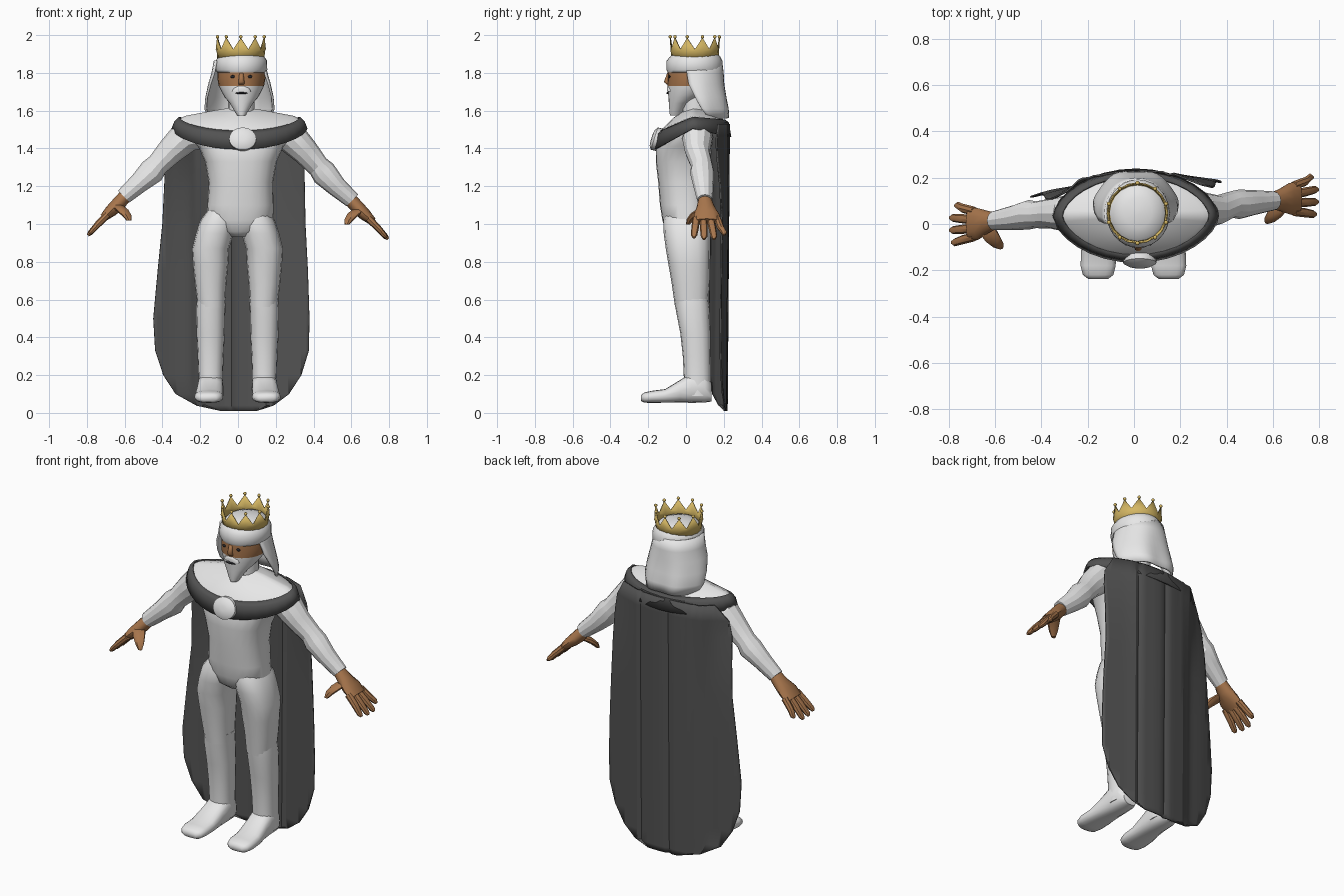
import bpy, bmesh, math
from mathutils import Vector


def material(name, rgb):
    m = bpy.data.materials.new(name)
    m.diffuse_color = (*rgb, 1)
    return m


WHITE = material("white_cloth", (0.8, 0.8, 0.8))
DARK = material("dark_cape_cloth", (0.085, 0.085, 0.085))
SKIN = material("brown_skin", (0.39, 0.18, 0.073))
GOLD = material("gold", (0.66, 0.47, 0.125))
BLACK = material("black", (0.02, 0.02, 0.025))
X, Y, Z = Vector((1, 0, 0)), Vector((0, 1, 0)), Vector((0, 0, 1))


def finish(name, bm, mats, angle=40, thick=0):
    bmesh.ops.recalc_face_normals(bm, faces=bm.faces)
    me = bpy.data.meshes.new(name)
    bm.to_mesh(me)
    bm.free()
    for m in mats:
        me.materials.append(m)
    ob = bpy.data.objects.new(name, me)
    bpy.context.collection.objects.link(ob)
    if thick:
        s = ob.modifiers.new("thickness", 'SOLIDIFY')
        s.thickness, s.offset = thick, 0
    bpy.ops.object.select_all(action='DESELECT')
    ob.select_set(True)
    bpy.context.view_layer.objects.active = ob
    bpy.ops.object.shade_smooth_by_angle(angle=math.radians(angle))
    return ob


def skin_rows(bm, rows, closed):
    """Join rows of points with quads."""
    vs = [[bm.verts.new(p) for p in r] for r in rows]
    n = len(vs[0])
    for a, b in zip(vs, vs[1:]):
        for i in range(n if closed else n - 1):
            j = (i + 1) % n
            bm.faces.new((a[i], a[j], b[j], b[i]))
    return vs


def loft(name, rings, mat, n=16, u=X, v=Y, p=1.0, angle=40, bm=None):
    """Closed tube through rings of (x, y, z, radius_u, radius_v)."""
    own = bm is None
    bm = bm or bmesh.new()
    f = lambda t: math.copysign(abs(t) ** p, t)
    rows = []
    for x, y, z, ru, rv in rings:
        c = Vector((x, y, z))
        rows.append([c + u * ru * f(math.cos(k * math.tau / n)) + v * rv * f(math.sin(k * math.tau / n))
                     for k in range(n)])
    vs = skin_rows(bm, rows, True)
    bm.faces.new(vs[0])
    bm.faces.new(vs[-1])
    return finish(name, bm, [mat], angle) if own else None


def blob(name, loc, scale, mat):
    bm = bmesh.new()
    bmesh.ops.create_uvsphere(bm, u_segments=16, v_segments=8, radius=1)
    for w in bm.verts:
        w.co = Vector(loc) + Vector([a * b for a, b in zip(w.co, scale)])
    return finish(name, bm, [mat])


# Torso
loft("torso", [(.01, .01, .93, .04, .08), (.01, .008, .96, .12, .115), (.012, .003, 1.02, .178, .128),
               (.013, -.005, 1.1, .175, .133), (.015, -.01, 1.22, .17, .137), (.015, -.015, 1.33, .19, .145),
               (.015, -.01, 1.41, .225, .148), (.012, .005, 1.46, .27, .14), (.01, .02, 1.49, .28, .12)],
     WHITE, 24, p=.85)

# Legs, boots and feet
for side, s, cx in (("left", -1, -.145), ("right", 1, .14)):
    loft(side + "_leg", [(cx - s * .05, .005, 1.08, .06, .1), (cx - s * .04, .005, 1.02, .095, .125),
                         (cx - s * .022, .006, .95, .1, .124), (cx, .011, .87, .098, .118),
                         (cx, .018, .78, .093, .11), (cx, .025, .68, .083, .1),
                         (cx - s * .005, .03, .56, .073, .088)], WHITE, p=.85)
    loft(side + "_boot", [(cx - s * .005, .03, .61, .077, .09), (cx, .035, .55, .078, .09), (cx, .05, .42, .075, .08),
                          (cx, .057, .3, .069, .074), (cx, .06, .2, .065, .072), (cx, .06, .09, .066, .07)],
         WHITE, p=.85)
    loft(side + "_foot", [(cx, .135, .11, .045, .05), (cx, .1, .13, .065, .075), (cx, .03, .133, .068, .08),
                          (cx + s * .003, -.03, .115, .07, .06), (cx + s * .008, -.11, .09, .075, .036),
                          (cx + s * .01, -.18, .085, .076, .032), (cx + s * .01, -.22, .081, .066, .027),
                          (cx + s * .01, -.238, .079, .042, .016)], WHITE, v=Z, p=.75, angle=60)

# Arms and hands: per side the depth at shoulder, elbow, wrist, hand, and a height shift
for side, s, ys, ye, yw, yh, dz, spread in (("left", -1, .045, .04, .015, 0, 0, 0),
                                            ("right", 1, .06, .085, .1, .11, -.02, .012)):
    v = Vector((s * .7, 0, .7))
    loft(side + "_sleeve", [(s * .2, ys, 1.47, .08, .085), (s * .29, ys, 1.45, .08, .085),
                            (s * .36, ys, 1.385 + dz / 4, .065, .072), (s * .425, ye, 1.315 + dz / 2, .058, .06),
                            (s * .455, ye, 1.28 + dz / 2, .064, .07), (s * .52, (ye + yw) / 2, 1.22 + dz, .054, .055),
                            (s * .605, yw, 1.145 + dz, .041, .044)], WHITE, 12, Y, v, angle=25)
    bm = bmesh.new()
    loft("", [(s * .59, yw, 1.155 + dz, .033, .036), (s * .635, (yw + yh) / 2, 1.105 + dz, .05, .037),
              (s * .672, yh, 1.07 + dz, .068, .033), (s * .712, yh, 1.033 + dz, .07, .022)], SKIN, 12, Y, v, bm=bm)
    for k in range(4):
        y0, y1 = yh + (k - 1.5) * .037, yh + (k - 1.5) * .053 + spread
        reach = .795 - (.022 if k == 3 else .008 if k == 0 else 0)
        loft("", [(s * .69, y0, 1.05 + dz, .02, .02), (s * .74, (y0 + y1) / 2, 1.0 + dz, .02, .018),
                  (s * (reach - .012), y1, 1.735 - reach + .012 + dz, .017, .014),
                  (s * reach, y1, 1.735 - reach + dz, .008, .007)], SKIN, 8, Y, v, bm=bm)
    loft("", [(s * .645, yh - .01, 1.1 + dz, .04, .035), (s * .615, yh - .055, 1.075 + dz, .032, .035),
              (s * .59, yh - .085, 1.045 + dz, .022, .026), (s * .577, yh - .1, 1.018 + dz, .01, .013)],
         SKIN, 8, Y, X, bm=bm)
    finish(side + "_hand", bm, [SKIN])


# Shoulder cowl and dark collar band: rings whose height drops toward the front
def yoke(rx, ry, cy, front, mid, back, n=32):
    pts = []
    for k in range(n):
        c, q = math.cos(k * math.tau / n), math.sin(k * math.tau / n)
        w = abs(q) ** 1.2
        pts.append((.008 + rx * c, cy + math.copysign(ry * w, q), mid + ((back if q > 0 else front) - mid) * w))
    return pts


bm = bmesh.new()
skin_rows(bm, [yoke(.325, .175, .035, 1.48, 1.55, 1.535), yoke(.29, .16, .035, 1.505, 1.572, 1.555),
               yoke(.13, .11, .04, 1.56, 1.602, 1.59), yoke(.05, .05, .04, 1.6, 1.615, 1.61)], True)
finish("shoulder_cowl", bm, [WHITE])
bm = bmesh.new()
skin_rows(bm, [yoke(.318, .168, .036, 1.492, 1.565, 1.55), yoke(.342, .188, .036, 1.472, 1.54, 1.535),
               yoke(.356, .2, .036, 1.395, 1.505, 1.46)], True)
finish("collar_band", bm, [DARK], thick=.008)

# Brooch, tilted back with the chest
tilt = Vector((0, .3, .95))
loft("brooch", [(.025, -.14, 1.445, .072, .062), (.025, -.168, 1.452, .072, .062), (.025, -.18, 1.455, .05, .042),
                (.025, -.183, 1.456, .015, .013)], WHITE, 24, X, tilt)

# Cape: outline by height; depth follows a folded cross-section that wraps forward at the shoulders
outline = [(1.53, -.29, .29), (1.44, -.36, .34), (1.35, -.382, .35), (1.2, -.39, .353), (1.0, -.4, .357),
           (.75, -.425, .37), (.5, -.448, .378), (.33, -.438, .375), (.2, -.395, .335), (.1, -.33, .27),
           (.04, -.22, .19), (.01, -.09, .1)]
section = [(-.46, .11), (-.35, .138), (-.25, .155), (-.19, .193), (-.08, .21), (.04, .217), (.17, .21), (.23, .198),
           (.4, .175)]
STEP = .83 / 36


def depth(x):
    for (a, ya), (b, yb) in zip(section, section[1:]):
        if x <= b:
            return ya + (yb - ya) * (x - a) / (b - a)
    return section[-1][1]


bm = bmesh.new()
rows = []
for z, l, r in outline:
    row = []
    wrap = max(0, (z - 1.1) / .43)
    for i in range(37):
        x = min(max(-.45 + STEP * i, l), r)
        y = depth(x) + .012 * z / 1.5 - .1 * wrap * max(0, abs(x) / .38 - .35) ** 1.3
        y += wrap * .035 * max(0, 1 - abs(abs(x) - .24) / .08) * (x < 0)
        if i in (11, 18, 26) and l < x < r:
            y -= .009
        row.append((x, y, z))
    rows.append(row)
skin_rows(bm, rows, False)
bmesh.ops.remove_doubles(bm, verts=bm.verts, dist=.0005)
finish("cape", bm, [DARK], 25, .008)

# Neck, head and beard
HX = .018
loft("neck", [(HX, .05, 1.56, .07, .07), (HX, .05, 1.74, .07, .07)], WHITE)
head = loft("head", [(HX, -.055, 1.575, .022, .03), (HX, -.052, 1.6, .038, .036), (HX, -.033, 1.64, .062, .058),
                     (HX, -.005, 1.67, .088, .088), (HX, .02, 1.7, .105, .116), (HX, .035, 1.73, .12, .132),
                     (HX, .045, 1.77, .127, .142), (HX, .045, 1.82, .127, .142), (HX, .045, 1.86, .12, .135)],
            WHITE, 24)
head.data.materials.append(SKIN)
for f in head.data.polygons:
    if 1.725 < f.center.z < 1.82 and f.center.y < .05:
        f.material_index = 1
loft("nose", [(HX, -.09, 1.738, .016, .012), (HX, -.102, 1.752, .016, .016), (HX, -.094, 1.8, .01, .006)],
     SKIN, 10, angle=80)
loft("moustache", [(HX, -.083, 1.702, .05, .018), (HX, -.086, 1.718, .042, .016), (HX, -.086, 1.73, .022, .013)],
     WHITE, 16, angle=80)
for side, x in (("left", -.028), ("right", .064)):
    blob(side + "_eye", (x, -.088, 1.78), (.012, .006, .008), BLACK)
blob("mouth", (HX, -.097, 1.693), (.032, .007, .005), BLACK)

# Headband with cap, and the cloth veil hanging behind it
loft("headband_cap", [(HX, .045, 1.802, .128, .142), (HX, .045, 1.815, .137, .148), (HX, .045, 1.865, .136, .147),
                      (HX, .048, 1.885, .122, .134), (HX, .05, 1.91, .1, .11), (HX, .05, 1.925, .06, .065),
                      (HX, .05, 1.93, .01, .01)], WHITE, 28, angle=60)
bm = bmesh.new()
rows = []
for z, rx, cy, ry, start in ((1.865, .13, .045, .14, 18), (1.8, .142, .05, .145, 18), (1.74, .16, .05, .15, 14),
                             (1.67, .175, .06, .153, 6), (1.61, .18, .075, .15, 0), (1.56, .165, .09, .137, -12)):
    rows.append([(HX - .01 + rx * math.cos(a), cy + ry * math.sin(a) + .008 * math.cos(6 * a) * (1.86 - z) / .3, z)
                 for a in (math.radians(-start + (180 + 2 * start) * k / 24) for k in range(25))])
skin_rows(bm, rows, False)
finish("head_veil", bm, [WHITE], 40, .012)

# Crown: zigzag band with a bead on each point
POINTS = 10
bm = bmesh.new()
ring = lambda r, zs: [(HX - .003 + r * math.sin(k * math.pi / POINTS), .047 - r * math.cos(k * math.pi / POINTS),
                       zs[k % 2]) for k in range(2 * POINTS)]
skin_rows(bm, [ring(.122, (1.875, 1.875)), ring(.125, (1.915, 1.915)), ring(.13, (1.985, 1.925))], True)
finish("crown_band", bm, [GOLD], 20, .006)
for k in range(POINTS):
    a = k * math.tau / POINTS
    blob("crown_bead", (HX - .003 + .13 * math.sin(a), .047 - .13 * math.cos(a), 1.991), (.009, .009, .009), GOLD)
